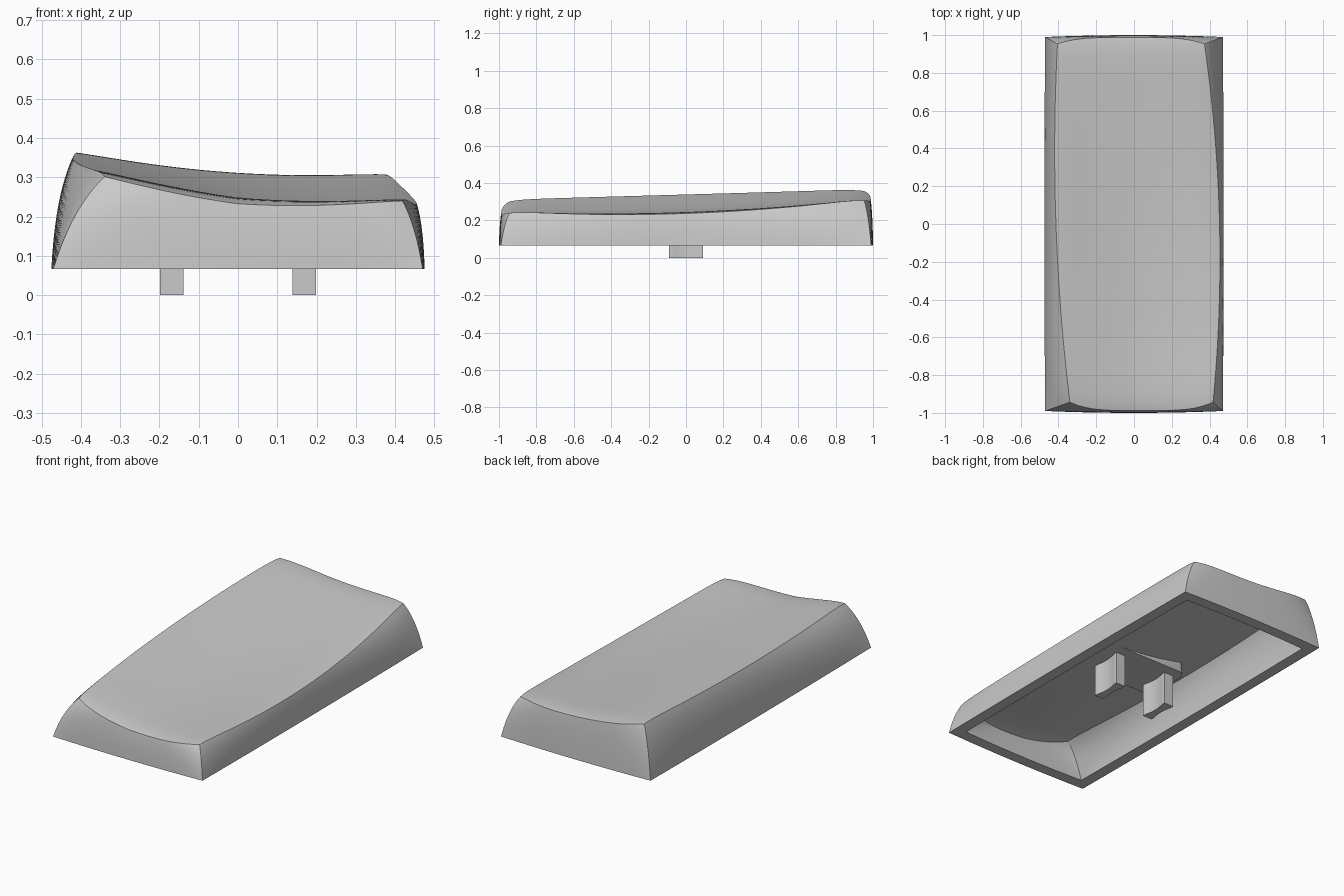
import bpy
import bmesh
import math
from mathutils import Vector

old = bpy.data.objects.get("Cube")
if old:
    bpy.data.objects.remove(old, do_unlink=True)

grey = bpy.data.materials.new("matte_grey")
grey.use_nodes = True
colour = (0.59, 0.59, 0.59, 1)
grey.diffuse_color = colour
grey.node_tree.nodes["Principled BSDF"].inputs["Base Color"].default_value = colour

BASE_Z = 0.067
HALF_X, HALF_Y = 0.475, 1.0
RIM, ROOF = 0.065, 0.057
NU, NV, RINGS = 28, 56, 12


def finish(name, bm, angle=30):
    bmesh.ops.recalc_face_normals(bm, faces=bm.faces)
    mesh = bpy.data.meshes.new(name)
    bm.to_mesh(mesh)
    bm.free()
    mesh.materials.append(grey)
    obj = bpy.data.objects.new(name, mesh)
    bpy.context.collection.objects.link(obj)
    bpy.ops.object.select_all(action="DESELECT")
    obj.select_set(True)
    bpy.context.view_layer.objects.active = obj
    bpy.ops.object.shade_smooth_by_angle(angle=math.radians(angle))
    return obj


def dish(u, v, inset=0.0, drop=0.0):
    """Point of the tilted, dished top; u and v run from -1 to 1."""
    left = -0.42 + 0.041 * (v - 0.4) ** 2 + inset
    right = 0.455 - 0.057 * (v + 0.2) ** 2 - inset
    front = -0.988 + 0.045 * u ** 4 + inset
    back = 0.988 - 0.035 * u ** 4 - inset
    x = left + (right - left) * (u + 1) / 2
    y = front + (back - front) * (v + 1) / 2
    slope = 0.037 + 0.04 * min(x, 0)
    z = 0.314 + 0.16 * (x - 0.18) ** 2 + slope * (y - 0.9)
    # long hollow, then the rolled-over rims
    z -= 0.018 * (1 - v * v) * (1.4 + u)
    z -= (0.009 + 0.003 * u) * u ** 8 * (1 - 0.6 * v * v)
    z -= 0.017 * (1 - 0.4 * u * u) * v ** 16
    # the roof is slightly thicker on the low side
    return Vector((x, y, z - drop * (1 + 0.15 * u)))


def skin(bm, inset=0.0, drop=0.0):
    """Dished sheet with bowed walls down to the base; returns the base ring."""
    def spread(n):
        return [math.sin(math.pi * (i / n - 0.5)) for i in range(n + 1)]

    us, vs = spread(NU), spread(NV)
    grid = [[bm.verts.new(dish(u, v, inset, drop)) for v in vs] for u in us]
    for i in range(NU):
        for j in range(NV):
            bm.faces.new((grid[i][j], grid[i + 1][j],
                          grid[i + 1][j + 1], grid[i][j + 1]))
    border = ([(i, 0) for i in range(NU)] + [(NU, j) for j in range(NV)]
              + [(i, NV) for i in range(NU, 0, -1)]
              + [(0, j) for j in range(NV, 0, -1)])
    ring = [grid[i][j] for i, j in border]
    tops = [vert.co.copy() for vert in ring]
    for k in range(1, RINGS + 1):
        t = k / RINGS
        lower = []
        for (i, j), top in zip(border, tops):
            u, v = us[i], vs[j]
            foot = Vector((u * (HALF_X - inset - 0.005 * v * v),
                           v * (HALF_Y - inset - 0.01 * u * u), BASE_Z))
            bow = foot.lerp(top, 0.15 + 0.22 * abs(u * v) ** 6)
            bow.z = foot.z + 0.67 * (top.z - foot.z)
            lower.append(bm.verts.new(top.lerp(bow, t).lerp(bow.lerp(foot, t), t)))
        join(bm, ring, lower)
        ring = lower
    return ring


def join(bm, a, b):
    for i in range(len(a)):
        n = (i + 1) % len(a)
        bm.faces.new((a[i], a[n], b[n], b[i]))


def prism(name, outline, z0, z1, tilt=0.0):
    """Upright prism whose top may slope down towards +x."""
    bm = bmesh.new()
    low = [bm.verts.new((x, y, z0)) for x, y in outline]
    high = [bm.verts.new((x, y, z1 - tilt * x)) for x, y in outline]
    join(bm, low, high)
    bm.faces.new(low)
    bm.faces.new(high)
    return finish(name, bm)


# Hollow cap: outer skin, inner skin and the flat rim between them
bm = bmesh.new()
join(bm, skin(bm), skin(bm, RIM, ROOF))
finish("cap_shell", bm)

# Rounded pad sunk into the sloping roof
pad = []
for k in range(32):
    a = 2 * math.pi * (k + 0.5) / 32
    c, s = math.cos(a), math.sin(a)
    pad.append((math.copysign(0.19, c) + 0.05 * c, math.copysign(0.1, s) + 0.05 * s))
prism("stem_pad", pad, 0.19, 0.235, tilt=0.14)

# Two stem legs with hollowed long sides
for side, label in ((-1, "right"), (1, "left")):
    half = [(0.03, -0.09)]
    for k in range(13):
        t = k / 6 - 1
        half.append((0.03 - 0.01 * (1 - t * t), 0.07 * t))
    half.append((0.03, 0.09))
    leg = half + [(-x, -y) for x, y in half]
    prism(label + "_stem_leg", [(x + side * 0.169, y) for x, y in leg], 0.0, 0.21)
